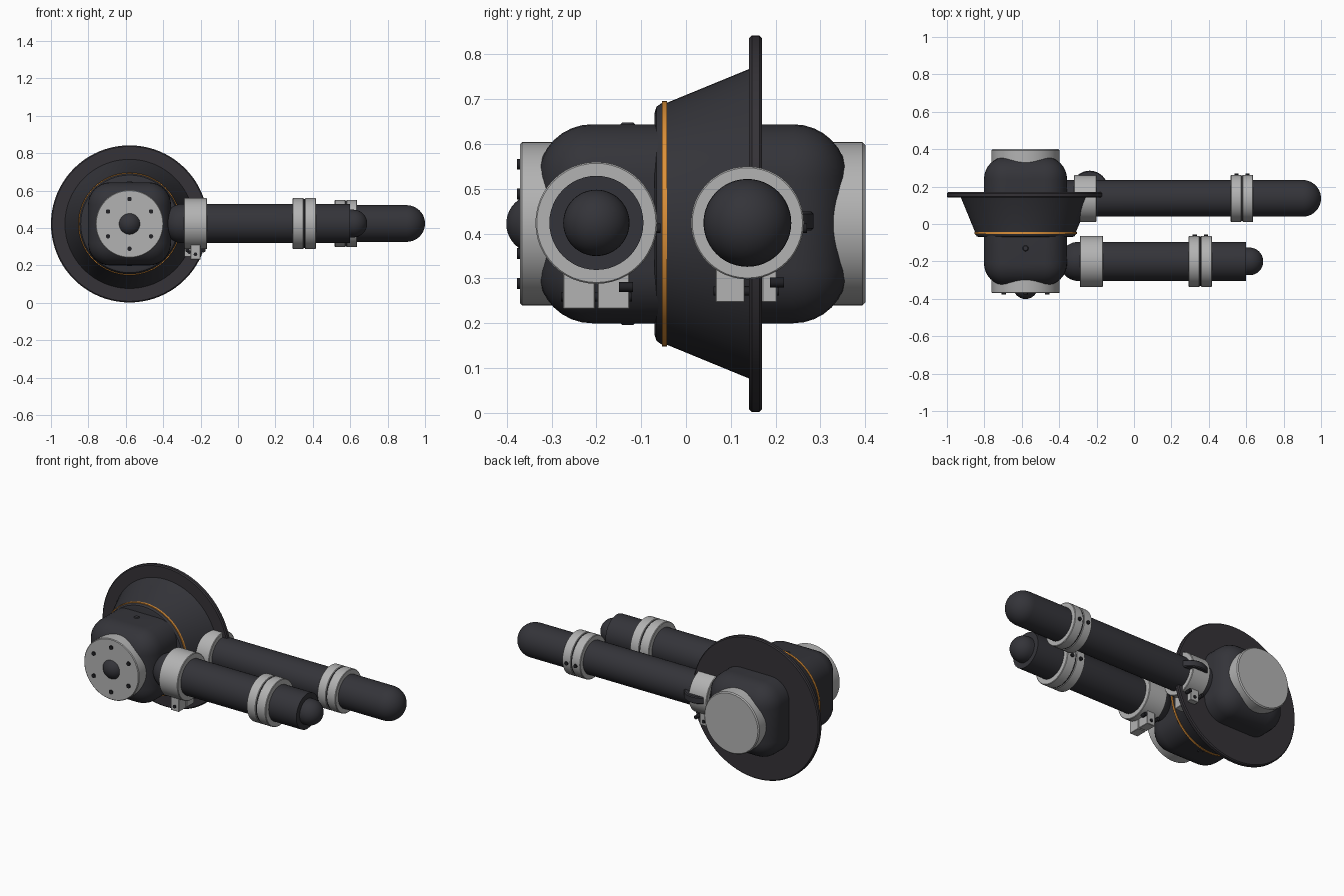
import bpy, bmesh
from math import pi, sin, cos, radians
from mathutils import Matrix, Vector

if "Cube" in bpy.data.objects:
    bpy.data.objects.remove(bpy.data.objects["Cube"])


def material(name, rgb):
    m = bpy.data.materials.new(name)
    m.use_nodes = True
    m.diffuse_color = (*rgb, 1)
    m.node_tree.nodes["Principled BSDF"].inputs["Base Color"].default_value = (*rgb, 1)
    return m


DARK = material("charcoal", (0.034, 0.034, 0.041))
RUBBER = material("dark rubber", (0.035, 0.032, 0.038))
GREY = material("light grey metal", (0.45, 0.45, 0.45))
ORANGE = material("orange", (0.72, 0.28, 0.04))
BLACK = material("black bolts", (0.015, 0.015, 0.018))


def finish(name, bm, mat):
    """Turn a bmesh into a shaded object with sharp creases kept."""
    bmesh.ops.remove_doubles(bm, verts=bm.verts, dist=1e-5)
    bmesh.ops.recalc_face_normals(bm, faces=bm.faces)
    for f in bm.faces:
        f.smooth = True
    for e in bm.edges:
        e.smooth = len(e.link_faces) == 2 and e.calc_face_angle(0) < radians(32)
    me = bpy.data.meshes.new(name)
    bm.to_mesh(me)
    bm.free()
    ob = bpy.data.objects.new(name, me)
    me.materials.append(mat)
    bpy.context.collection.objects.link(ob)
    return ob


def lathe(name, profile, axis, center, mat, segs=48):
    """Spin (position, radius) pairs around an axis through center."""
    a = Vector({"x": (1, 0, 0), "y": (0, 1, 0), "z": (0, 0, 1)}[axis])
    side = a.yzx
    bm = bmesh.new()
    pts = [bm.verts.new(a * p + side * r) for p, r in profile]
    edges = [bm.edges.new(pair) for pair in zip(pts, pts[1:])]
    bmesh.ops.spin(bm, geom=pts + edges, cent=(0, 0, 0), axis=a,
                   angle=2 * pi, steps=segs, use_duplicate=False)
    bmesh.ops.translate(bm, verts=bm.verts, vec=center)
    return finish(name, bm, mat)


def rod(name, lo, hi, r, axis, center, mat, edge=0.0, segs=48):
    prof = [(lo, 0), (lo, r - edge), (lo + edge, r), (hi - edge, r), (hi, r - edge), (hi, 0)]
    return lathe(name, prof, axis, center, mat, segs)


def dome(start, r, direction, steps=10):
    """Profile of a half sphere from its rim to its tip."""
    return [(start + direction * r * sin(pi / 2 * i / steps), r * cos(pi / 2 * i / steps))
            for i in range(steps + 1)]


def box(name, lo, hi, mat, bevel=0.0, segs=1):
    lo, hi = Vector(lo), Vector(hi)
    bm = bmesh.new()
    bmesh.ops.create_cube(bm, size=1, matrix=Matrix.Translation((lo + hi) / 2)
                          @ Matrix.Diagonal((*(hi - lo), 1)))
    if bevel:
        bmesh.ops.bevel(bm, geom=bm.edges[:], offset=bevel, segments=segs,
                        profile=0.5, affect="EDGES")
    return finish(name, bm, mat)


HX, Z = -0.58, 0.422
HUB = (HX, 0, Z)

# Rounded hub body with end caps
box("hub_body", (HX - 0.222, -0.33, Z - 0.222), (HX + 0.222, 0.36, Z + 0.222), DARK, 0.12, 8)
rod("front_cap", -0.37, -0.25, 0.182, "y", HUB, GREY, 0.004, 64)
rod("back_cap", 0.28, 0.40, 0.182, "y", HUB, GREY, 0.006, 64)
lathe("front_cap_knob", dome(-0.335, 0.066, -1), "y", HUB, DARK)
for i in range(6):
    t = pi / 2 + i * pi / 3
    rod("cap_bolt", -0.377, -0.36, 0.012, "y",
        (HX + 0.133 * cos(t), 0, Z + 0.133 * sin(t)), BLACK, 0, 12)
for s in (-1, 1):
    rod("body_stud", -0.01, 0.01, 0.016, "z", (HX, -0.13, Z + s * 0.216), DARK, 0.004, 16)

# Flared skirt, back plate and orange seal
lathe("flared_skirt", [(-0.07, 0), (-0.07, 0.248), (-0.066, 0.261), (-0.055, 0.269),
                       (-0.04, 0.271), (0.145, 0.347), (0.145, 0)], "y", HUB, DARK, 64)
rod("back_plate", 0.141, 0.17, 0.42, "y", HUB, RUBBER, 0.006, 80)
rod("orange_seal", -0.054, -0.042, 0.274, "y", HUB, ORANGE, 0, 64)


def split_collar(name, x0, x1, r, y):
    """Two grey half rings with a dark seam and bolts at the back."""
    mid = (x0 + x1) / 2
    c = (0, y, Z + 0.002)
    rod(name + "_inner", x0, mid - 0.003, r, "x", c, GREY, 0.003)
    rod(name + "_outer", mid + 0.003, x1, r, "x", c, GREY, 0.003)
    rod(name + "_seam", mid - 0.004, mid + 0.004, r - 0.004, "x", c, BLACK)
    for s in (-1, 1):
        rod(name + "_bolt", r - 0.02, r + 0.007, 0.011, "y",
            (mid + s * 0.03, y, Z - 0.01), BLACK, 0, 12)


def clamp(name, x0, x1, r, y, lugs, zlo):
    """Grey clamp ring with a pair of lugs hanging below and a cross bolt."""
    rod(name + "_ring", x0, x1, r, "x", (0, y, Z + 0.002), GREY, 0.003)
    mid = (x0 + x1) / 2
    for lo, hi in lugs:
        box(name + "_lug", (mid - 0.027, lo, zlo), (mid + 0.027, hi, Z - r * 0.75), GREY, 0.002)
    for s in (-1, 1):
        rod(name + "_bolt", -0.02, 0.012, 0.011, "y",
            (mid + s * 0.043, y + 0.07, Z - r - 0.005), BLACK, 0, 12)
    rod(name + "_cross_bolt", lugs[0][0] - 0.005, lugs[1][1] + 0.005, 0.01, "y",
        (mid, 0, (zlo + Z - r) / 2), BLACK, 0, 12)


# Front arm
FY = -0.2
FRONT = (0, FY, Z + 0.002)
lathe("front_arm", dome(-0.295, 0.105, -1)[::-1] + [(0.6, 0.105), (0.6, 0)], "x", FRONT, DARK)
lathe("front_arm_tip", [(0.58, 0.074)] + dome(0.617, 0.074, 1), "x", FRONT, DARK)
clamp("front_clamp", -0.29, -0.165, 0.136, FY,
      ((FY - 0.074, FY - 0.003), (FY + 0.003, FY + 0.074)), 0.232)
split_collar("front_collar", 0.292, 0.417, 0.136, FY)

# Back arm
BY = 0.137
lathe("back_arm", [(-0.42, 0), (-0.42, 0.098)] + dome(0.902, 0.098, 1), "x", (0, BY, Z + 0.002), DARK)
clamp("back_clamp", -0.32, -0.2, 0.126, BY, ((0.066, 0.131), (0.17, 0.203)), 0.247)
split_collar("back_collar", 0.517, 0.637, 0.126, BY)

# Curved catch behind the back clamp
rod("back_catch", -0.021, 0.021, 0.098, "z", (-0.237, 0.187, Z + 0.006), DARK, 0.005, 40)
